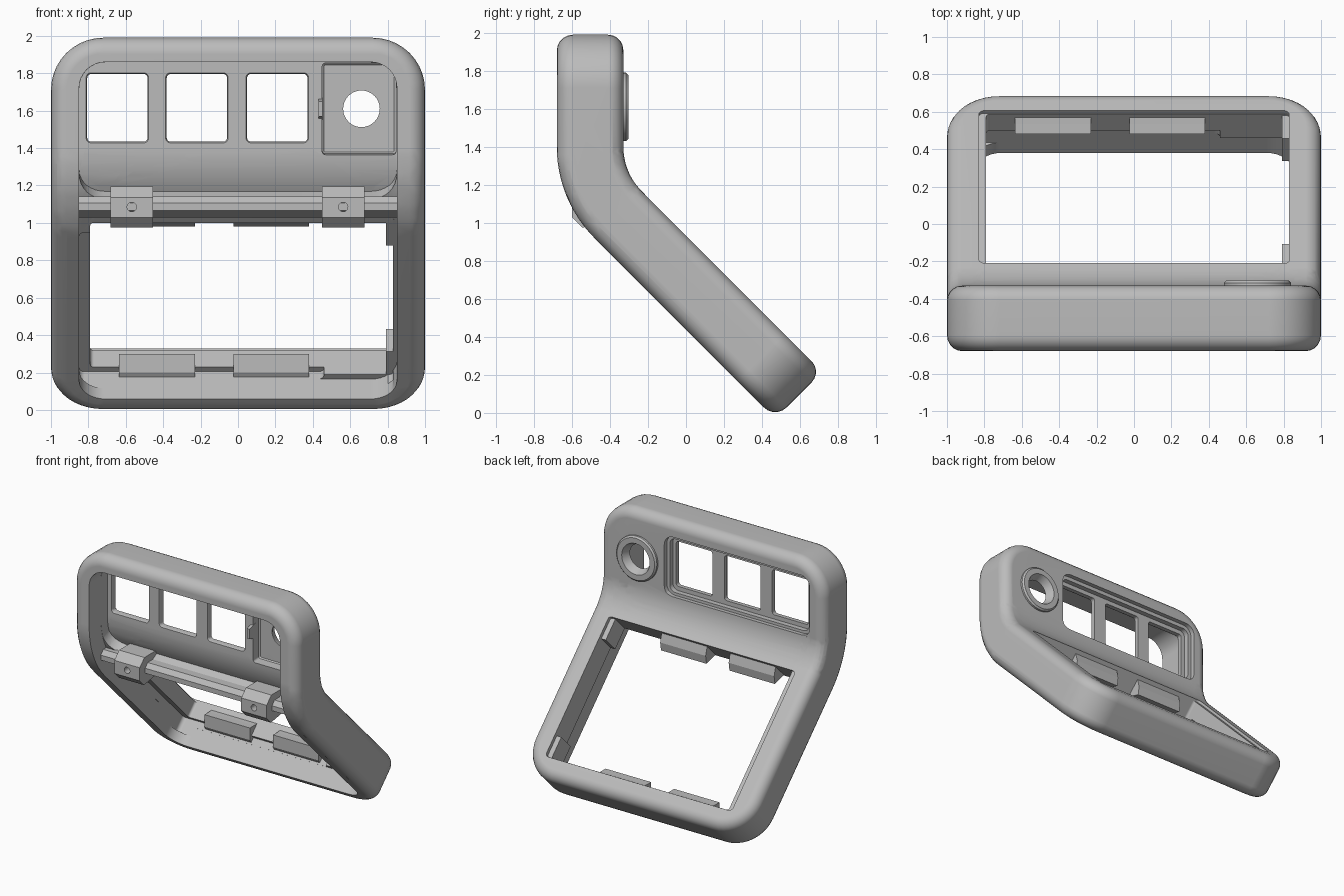
import bpy, bmesh, math
from mathutils import Vector

cube = bpy.data.objects.get("Cube")
if cube:
    bpy.data.objects.remove(cube, do_unlink=True)

# Single matte grey
grey = bpy.data.materials.new("plain_grey")
grey.use_nodes = True
colour = (0.5, 0.5, 0.5, 1)
grey.diffuse_color = colour
grey.node_tree.nodes["Principled BSDF"].inputs["Base Color"].default_value = colour

# Bend: depth is the distance from the bend centre, v runs up the unrolled panel
BACK, FRONT, NEUTRAL, CENTRE_Z = 0.33, 0.68, 0.5, 1.4
ARC = NEUTRAL * math.pi / 4


def bend(x, depth, v):
    angle = min(max(-v / NEUTRAL, 0), math.pi / 4)
    slide = v if v > 0 else min(v + ARC, 0)
    c, s = math.cos(angle), math.sin(angle)
    return Vector((x, -depth * c - slide * s, CENTRE_Z - depth * s + slide * c))


def outline(x0, x1, v0, v1, r, inset, steps):
    x0, x1, v0, v1 = x0 + inset, x1 - inset, v0 + inset, v1 - inset
    r = max(r - inset, 0.001)
    corners = [(x1 - r, v1 - r), (x0 + r, v1 - r), (x0 + r, v0 + r), (x1 - r, v0 + r)]
    for q, (cx, cv) in enumerate(corners):
        for i in range(steps + 1):
            a = (q + i / steps) * math.pi / 2
            yield cx + r * math.cos(a), cv + r * math.sin(a)


def make(name, bm):
    bmesh.ops.remove_doubles(bm, verts=bm.verts, dist=1e-5)
    bmesh.ops.recalc_face_normals(bm, faces=bm.faces)
    mesh = bpy.data.meshes.new(name)
    bm.to_mesh(mesh)
    bm.free()
    mesh.materials.append(grey)
    obj = bpy.data.objects.new(name, mesh)
    bpy.context.collection.objects.link(obj)
    return obj


# Rounded slab lofted through (depth, inset) layers, still unrolled
def slab(name, rect, r, layers, steps=6):
    bm = bmesh.new()
    rings = [[bm.verts.new((x, -d, v)) for x, v in outline(*rect, r, e, steps)]
             for d, e in layers]
    for a, b in zip(rings, rings[1:]):
        for i in range(len(a)):
            j = (i + 1) % len(a)
            bm.faces.new((a[i], a[j], b[j], b[i]))
    bm.faces.new(rings[0])
    bm.faces.new(rings[-1])
    return make(name, bm)


# Solid of constant cross-section along x, given as (y, z) points
def prism(name, x0, x1, points):
    bm = bmesh.new()
    a, b = [[bm.verts.new((x, y, z)) for y, z in points] for x in (x0, x1)]
    bm.faces.new(a)
    bm.faces.new(b)
    for i in range(len(a)):
        j = (i + 1) % len(a)
        bm.faces.new((a[i], a[j], b[j], b[i]))
    return make(name, bm)


def bent_profile(points):
    return [bend(0, d, v).yz for d, v in points]


def combine(body, tool, operation):
    mod = body.modifiers.new("cut", 'BOOLEAN')
    mod.operation, mod.solver, mod.object = operation, 'EXACT', tool
    deps = bpy.context.evaluated_depsgraph_get()
    mesh = bpy.data.meshes.new_from_object(body.evaluated_get(deps))
    body.modifiers.clear()
    body.data = mesh
    bpy.data.objects.remove(tool, do_unlink=True)


# Outer body with rounded front and back edges
def fillet(depth, r, sign, n=5):
    out = []
    for i in range(n + 1):
        a = i / n * math.pi / 2
        out.append((depth + sign * r * (1 - math.cos(a)), r * (1 - math.sin(a))))
    return out


layers = fillet(BACK, 0.08, 1) + fillet(FRONT, 0.085, -1)[::-1]
body = slab("frame_body", (-1, 1, -1.737, 0.59), 0.28, layers, 10)

# Raised lens ring on the back
LX, LV = 0.66, 0.21


def disc(r):
    return (LX - r, LX + r, LV - r, LV + r)


combine(body, slab("ring", disc(0.18), 0.18,
                   [(0.303, 0.012), (0.315, 0), (0.4, 0)], 10), 'UNION')

# Hollow front, screen opening and seat, window recess, lens pocket and hole
cuts = [
    ((-0.85, 0.85, -1.61, 0.46), 0.14, [(0.53, 0), (0.8, 0)]),
    ((-0.849, 0.849, -0.27, 0.459), 0.139, [(0.45, 0), (0.6, 0)]),
    ((-0.849, 0.46, -1.609, -0.5), 0.03, [(0.475, 0), (0.6, 0)]),
    ((-0.79, 0.83, -1.574, -0.428), 0.02, [(0.2, 0), (0.6, 0)]),
    ((-0.83, 0.83, -1.58, -0.428), 0.03, [(0.2, 0), (0.35, 0)]),
    ((-0.87, 0.425, -0.03, 0.46), 0.08, [(0.2, 0), (0.365, 0)]),
    ((-0.84, 0.4, 0.0, 0.43), 0.05, [(0.2, 0), (0.405, 0)]),
    ((0.45, 0.845, -0.04, 0.455), 0.02, [(0.37, 0.01), (0.38, 0), (0.6, 0)]),
    (disc(0.125), 0.125, [(0.2, 0), (0.303, 0), (0.36, 0.027), (0.6, 0.027)]),
]
for left in (-0.81, -0.385, 0.045):
    cuts.append(((left, left + 0.33, 0.03, 0.4), 0.025,
                 [(0.35, 0.004), (0.438, 0.004), (0.46, -0.008)]))
for rect, r, shape in cuts:
    combine(body, slab("cutter", rect, r, shape, 8), 'DIFFERENCE')

# Slice across the bend, then roll the panel into shape
bm = bmesh.new()
bm.from_mesh(body.data)
bmesh.ops.triangulate(bm, faces=bm.faces)
SLICES = 12
for i in range(SLICES + 1):
    bmesh.ops.bisect_plane(bm, geom=bm.verts[:] + bm.edges[:] + bm.faces[:], dist=1e-5,
                           plane_co=(0, 0, -ARC * i / SLICES), plane_no=(0, 0, 1))
for vert in bm.verts:
    vert.co = bend(vert.co.x, -vert.co.y, vert.co.z)
bmesh.ops.dissolve_limit(bm, angle_limit=math.radians(0.5), verts=bm.verts, edges=bm.edges)
bm.to_mesh(body.data)
bm.free()

bpy.ops.object.select_all(action='DESELECT')
body.select_set(True)
bpy.context.view_layer.objects.active = body
bpy.ops.object.shade_smooth_by_angle(angle=math.radians(30))
weighted = body.modifiers.new("even_shading", 'WEIGHTED_NORMAL')
weighted.keep_sharp = True

# Cross bar and its two screw blocks
prism("cross_bar", -0.86, 0.86,
      [(-0.35, 1.14), (-0.5, 1.14), (-0.53, 1.105), (-0.53, 1.065), (-0.4, 1.03)])
for side, x in (("right", -0.568), ("left", 0.562)):
    block = prism(side + "_screw_block", x - 0.113, x + 0.113,
                  [(-0.385, 1.195), (-0.54, 1.195), (-0.6, 1.135), (-0.6, 1.03),
                   (-0.545, 0.975), (-0.39, 1.0)])
    hole = bmesh.new()
    bmesh.ops.create_cone(hole, cap_ends=True, segments=20, radius1=0.025,
                          radius2=0.025, depth=0.2)
    for vert in hole.verts:
        vert.co = (x + vert.co.x, vert.co.z - 0.6, 1.085 + vert.co.y)
    combine(block, make("cutter", hole), 'DIFFERENCE')

# Hooked clips on the lower and upper edges of the opening
lower_hook = [(0.48, 0.298), (0.48, 0.2), (0.495, 0.176), (0.55, 0.2),
              (0.58, 0.3), (0.535, 0.298)]
upper_hook = bent_profile([(0.52, -0.42), (0.455, -0.53), (0.4, -0.49), (0.36, -0.42)])
for side, x0 in (("right", -0.635), ("left", -0.025)):
    prism(f"lower_{side}_clip", x0, x0 + 0.405, lower_hook)
    prism(f"upper_{side}_clip", x0, x0 + 0.405, upper_hook)

# Corner stops on the left edge of the opening
for name, v0, v1 in (("lower", -1.578, -1.4), ("upper", -0.6, -0.425)):
    prism(name + "_corner_stop", 0.79, 0.84,
          bent_profile([(0.36, v0), (0.53, v0), (0.53, v1), (0.36, v1)]))

# Small tab beside the lens pocket
prism("pocket_tab", 0.43, 0.452,
      bent_profile([(0.42, 0.15), (0.5, 0.17), (0.5, 0.25), (0.42, 0.27)]))
